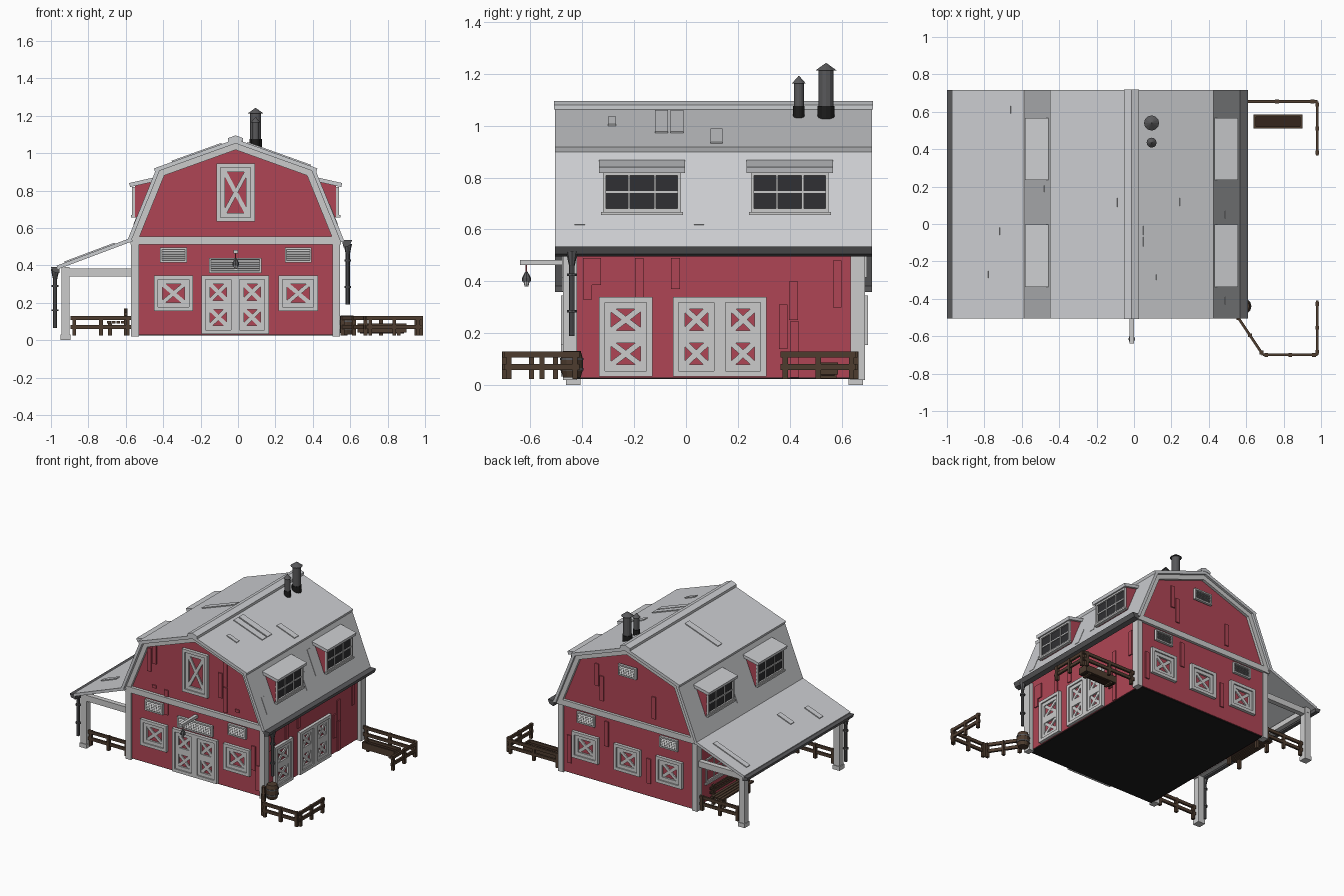
import bpy, bmesh, math
from mathutils import Matrix, Vector

if "Cube" in bpy.data.objects:
    bpy.data.objects.remove(bpy.data.objects["Cube"])

def mat(name, r, g, b):
    m = bpy.data.materials.new(name)
    m.diffuse_color = (r, g, b, 1)
    m.use_nodes = True
    m.node_tree.nodes["Principled BSDF"].inputs["Base Color"].default_value = m.diffuse_color
    return m

RED = mat("barn red", .43, .06, .09)
TRIM = mat("trim white", .60, .60, .60)
ROOF = mat("roof grey", .60, .61, .63)
METAL = mat("dark metal", .10, .10, .105)
BLACK = mat("black", .012, .012, .012)
GLASS = mat("window dark", .03, .03, .033)
WOOD = mat("brown wood", .075, .045, .028)
DARKWOOD = mat("dark wood", .035, .018, .012)

CX = -.0125                      # ridge line
I = Matrix()
MIRROR = Matrix.Translation((2 * CX, 0, 0)) @ Matrix.Diagonal((-1, 1, 1, 1))
parts = {}

def get(name, m):
    return parts.setdefault((name, m), bmesh.new())

def box(name, m, x0, x1, y0, y1, z0, z1, M=I):
    T = Matrix.Translation(((x0 + x1) / 2, (y0 + y1) / 2, (z0 + z1) / 2))
    S = Matrix.Diagonal((x1 - x0, y1 - y0, z1 - z0, 1))
    bmesh.ops.create_cube(get(name, m), size=1, matrix=M @ T @ S)

def prism(name, m, pts, y0, y1, M=I):
    bm = get(name, m)
    a = [bm.verts.new(M @ Vector((x, y0, z))) for x, z in pts]
    b = [bm.verts.new(M @ Vector((x, y1, z))) for x, z in pts]
    bm.faces.new(a)
    bm.faces.new(b[::-1])
    for i in range(len(pts)):
        j = (i + 1) % len(pts)
        bm.faces.new((a[i], b[i], b[j], a[j]))

def slab(name, m, p, q, t, y0, y1, M=I):
    # sheet whose top edge runs p -> q in the xz plane (x increasing, so the normal points up)
    d = (Vector(q) - Vector(p)).normalized()
    n = Vector((d.y, -d.x)) * t
    p, q = Vector(p), Vector(q)
    prism(name, m, [p, q, q + n, p + n], y0, y1, M)

def beam(name, m, p, q, w, h):
    p, q = Vector(p), Vector(q)
    R = (q - p).to_track_quat('X', 'Z').to_matrix().to_4x4()
    box(name, m, 0, (q - p).length, -w / 2, w / 2, -h / 2, h / 2, Matrix.Translation(p) @ R)

def cyl(name, m, x, y, z0, z1, r0, r1, n=12):
    bmesh.ops.create_cone(get(name, m), cap_ends=True, segments=n, radius1=r0, radius2=r1,
                          depth=z1 - z0, matrix=Matrix.Translation((x, y, (z0 + z1) / 2)))

# wall frames: local x along wall, local y outward, local z up
def wall(u, w, origin):
    M = Matrix.Identity(4)
    M.col[0][:3], M.col[1][:3], M.col[3][:3] = u, w, origin
    return M
FRONT = wall((1, 0, 0), (0, -1, 0), (0, -.46, 0))
BACK = wall((1, 0, 0), (0, 1, 0), (0, .68, 0))
RIGHT = wall((0, 1, 0), (1, 0, 0), (.515, 0, 0))
LEFT = wall((0, 1, 0), (-1, 0, 0), (-.535, 0, 0))

def border(name, m, W, u0, u1, v0, v1, t, d):
    for a in ((u0, u0 + t, v0, v1), (u1 - t, u1, v0, v1),
              (u0 + t, u1 - t, v0, v0 + t), (u0 + t, u1 - t, v1 - t, v1)):
        box(name, m, a[0], a[1], 0, d, a[2], a[3], W)

def cross(name, W, u0, u1, v0, v1, w=.022):
    border(name, TRIM, W, u0, u1, v0, v1, .024, .013)
    a, b = u1 - u0 - .04, v1 - v0 - .04
    for i, s in enumerate((1, -1)):
        R = Matrix.Translation(((u0 + u1) / 2, 0, (v0 + v1) / 2)) @ Matrix.Rotation(s * math.atan2(b, a), 4, 'Y')
        L = math.hypot(a, b) / 2
        box(name, TRIM, -L, L, 0, .008 + i * .001, -w / 2, w / 2, W @ R)

def panel(name, W, u0, u1, v0, v1, nu=1, nv=1):
    border(name, TRIM, W, u0, u1, v0, v1, .022, .022)
    du, dv = (u1 - u0 - .044) / nu, (v1 - v0 - .044) / nv
    for i in range(nu):
        for j in range(nv):
            a, b = u0 + .022 + i * du, v0 + .022 + j * dv
            cross(name, W, a, a + du, b, b + dv)

def vent(name, W, u0, u1, v0, v1):
    box(name + "_backing", METAL, u0, u1, 0, .004, v0, v1, W)
    border(name, TRIM, W, u0, u1, v0, v1, .01, .018)
    n = 5
    for i in range(n):
        v = v0 + .012 + (v1 - v0 - .024) * (i + .5) / n
        R = Matrix.Translation((0, .009, v)) @ Matrix.Rotation(-.7, 4, 'X')
        box(name, TRIM, u0 + .008, u1 - .008, -.009, .009, -.002, .002, W @ R)

def window(name, W, u0, u1, v0, v1):
    box(name + "_glass", GLASS, u0, u1, 0, .005, v0, v1, W)
    border(name + "_frame", TRIM, W, u0, u1, v0, v1, .012, .016)
    for k in (1, 2):
        u = u0 + (u1 - u0) * k / 3
        box(name + "_frame", TRIM, u - .004, u + .004, 0, .011, v0, v1, W)
    v = (v0 + v1) / 2
    box(name + "_frame", TRIM, u0, u1, 0, .010, v - .004, v + .004, W)
    box(name + "_frame", TRIM, u0 - .008, u1 + .008, 0, .022, v0 - .012, v0, W)

# barn body with gambrel gables, dark underside
half = [(.5275, .03), (.5275, .56), (.417, .885)]
prof = [(CX + x, z) for x, z in half] + [(CX, 1.05)] + [(CX - x, z) for x, z in half[::-1]]
prism("barn_walls", RED, prof, -.46, .68)
box("floor", BLACK, -.53, .51, -.455, .675, .024, .031)

# roof, rake boards and eaves, both sides mirrored
TOP = ((CX, 1.075), (.425, .918))
STEEP = ((.412, .915), (.568, .53))
for M in (I, MIRROR):
    slab("upper_roof", ROOF, *TOP, .022, -.505, .717, M)
    slab("lower_roof", ROOF, *STEEP, .02, -.505, .717, M)
    for y0, y1 in ((-.48, -.46), (.68, .70)):
        slab("rake_boards", TRIM, (CX, 1.06), (.405, .91), .04, y0, y1, M)
        slab("rake_boards", TRIM, (.40, .90), (.55, .53), .036, y0, y1, M)
    prism("ridge_cap", ROOF, [(CX, 1.095), (CX + .04, 1.08), (CX + .04, 1.062), (CX, 1.07)], -.508, .72, M)
    # dormers
    for y in (-.17, .40):
        prism("dormer_cheeks", RED, [(.525, .655), (.525, .83), (.43, .855), (.42, .70)], y - .15, y + .15, M)
        slab("dormer_roof", ROOF, (.415, .872), (.557, .84), .022, y - .166, y + .166, M)
        window("dormer", M @ wall((0, 1, 0), (1, 0, 0), (.525, 0, 0)), y - .15, y + .15, .668, .82)

# lean-to porch on the left
LEAN = ((-.97, .398), (-.57, .548))
slab("porch_roof", ROOF, *LEAN, .02, -.505, .717)
for y in (-.435, .655):
    box("porch_posts", TRIM, -.945, -.90, y - .023, y + .023, .02, .39)
    box("porch_posts", TRIM, -.95, -.895, y - .028, y + .028, 0, .03)
    box("porch_beams", TRIM, -.92, -.535, y - .018, y + .018, .34, .383)
box("porch_beams", TRIM, -.94, -.905, -.46, .68, .355, .392)

# corner posts and gable belts
for x0, x1 in ((-.572, -.53), (.505, .545)):
    for y0, y1 in ((-.475, -.42), (.635, .69)):
        box("corner_posts", TRIM, x0, x1, y0, y1, .02, .53)
for y0, y1 in ((-.482, -.45), (.67, .70)):
    box("gable_belts", TRIM, -.575, .55, y0, y1, .512, .553)

# gutters and downpipes
prism("gutters", METAL, [(.555, .535), (.61, .535), (.597, .505), (.565, .495)], -.505, .717)
prism("gutters", METAL, [(-1.0, .39), (-.955, .39), (-.955, .358), (-.99, .365)], -.505, .717)
for x, z0, z1 in ((.587, .19, .50), (-.978, .065, .365)):
    cyl("downpipes", METAL, x, -.44, z0, z1, .011, .011, 8)
    cyl("downpipes", METAL, x, -.44, z1 - .04, z1 + .015, .011, .023, 8)
    for z in (z0 + .09, z1 - .08):
        cyl("downpipes", METAL, x, -.44, z, z + .01, .018, .018, 8)

# doors, shutters and vents
panel("front_door_left", FRONT, -.195, -.015, .033, .345, 1, 2)
panel("front_door_right", FRONT, -.015, .165, .033, .345, 1, 2)
panel("loft_door", FRONT, -.115, .09, .635, .945)
panel("side_door", RIGHT, -.335, -.13, .033, .34, 1, 2)
panel("side_double_door", RIGHT, -.05, .13, .033, .34, 1, 2)
panel("side_double_door", RIGHT, .13, .31, .033, .34, 1, 2)
for u in (-.345, .322):
    panel("front_shutters", FRONT, u - .105, u + .105, .155, .345)
    for W in (FRONT, BACK):
        vent("gable_vents", W, u - .072, u + .072, .415, .495)
for u in (-.35, -.012, .325):
    panel("back_shutters", BACK, u - .105, u + .105, .155, .345)
vent("front_door_vent", FRONT, -.155, .125, .36, .44)
vent("back_top_vent", BACK, -.085, .06, .85, .93)
for y in (-.17, .40):
    window("porch_window", LEFT, y - .15, y + .15, .17, .34)

# raised loose planks on the walls
for u, v0, v1 in ((-.39, .70, .87), (-.347, .765, .93), (.182, .66, .84), (.222, .75, .93), (.222, .565, .745),
                  (-.253, .42, .60), (.45, .205, .38), (.485, .065, .245), (-.35, .59, .61), (.32, .59, .61)):
    box("wall_planks", RED, u - .016, u + .016, 0, .008, v0, v1, FRONT)
for u, v0, v1 in ((-.38, .33, .49), (-.345, .385, .49), (-.18, .30, .49), (-.04, .37, .49), (.375, .14, .31),
                  (.415, .25, .40), (.418, .03, .245), (.583, .30, .48)):
    box("wall_planks", RED, u - .017, u + .017, 0, .008, v0, v1, RIGHT)
for u, v0, v1 in ((-.22, .60, .76), (.2, .62, .8), (.24, .72, .88), (-.18, .12, .3), (.16, .3, .48), (.46, .1, .3)):
    box("wall_planks", RED, u - .016, u + .016, 0, .008, v0, v1, BACK)

# raised roof patches
def patch(line, x0, x1, y0, y1, M=I):
    (ax, az), (bx, bz) = line
    f = lambda x: az + (bz - az) * (x - ax) / (bx - ax) + .007
    slab("roof_patches", ROOF, (x0, f(x0)), (x1, f(x1)), .012, y0, y1, M)
for a in ((.245, .39, .095, .14), (.05, .28, -.12, -.07), (.05, .28, -.06, -.01), (.12, .2, -.30, -.27)):
    patch(TOP, *a)
for a in ((.49, .535, -.43, -.39), (.49, .535, .03, .07), (.445, .515, .16, .20)):
    patch(STEEP, *a)
patch(TOP, .065, .33, .09, .14, MIRROR)
patch(STEEP, .455, .535, .17, .205, MIRROR)
for a in ((-.93, -.66, .59, .63), (-.83, -.72, -.06, -.02), (-.90, -.78, -.29, -.25)):
    patch(LEAN, *a)

# chimney pipes
for y, r, top in ((.54, .029, 1.215), (.435, .019, 1.165)):
    cyl("chimney_base", BLACK, .094, y, 1.02, 1.075, r * 1.15, r * 1.15)
    cyl("chimney_pipe", METAL, .094, y, 1.07, top, r, r)
    cyl("chimney_cap", METAL, .094, y, top - .002, top + .026, r * 1.4, .002)

# hanging lantern over the front door
box("lantern_arm", TRIM, CX - .012, CX + .012, -.64, -.46, .462, .483)
cyl("lantern_chain", RED, CX, -.615, .435, .465, .003, .003, 6)
cyl("lantern_hood", METAL, CX, -.615, .412, .438, .018, .004, 8)
cyl("lantern_hood", METAL, CX, -.615, .40, .412, .018, .018, 8)
cyl("lantern_glass", TRIM, CX, -.615, .38, .402, .007, .013, 8)

# barrel below the downpipe
for z0, z1, r0, r1 in ((.03, .06, .034, .043), (.06, .10, .043, .043), (.10, .132, .043, .034)):
    cyl("barrel", WOOD, .583, -.44, z0, z1, r0, r1)
for z in (.057, .097):
    cyl("barrel_hoops", METAL, .583, -.44, z, z + .008, .045, .045)

# fences
def fence(name, pts):
    for (ax, ay), (bx, by) in zip(pts, pts[1:]):
        for z in (.07, .118):
            beam(name, WOOD, (ax, ay, z), (bx, by, z), .014, .022)
        for t in (.06, .5, .94):
            x, y = ax + (bx - ax) * t, ay + (by - ay) * t
            box(name, WOOD, x - .01, x + .01, y - .01, y + .01, .024, .13)
fence("front_right_fence", [(.55, -.49), (.69, -.70), (.98, -.70), (.98, -.41)])
fence("back_right_fence", [(.55, .655), (.98, .655), (.98, .365)])
fence("porch_front_fence", [(-.895, -.44), (-.57, -.44)])
fence("porch_back_fence", [(-.895, .655), (-.57, .655)])

# feeding trough
for y0, y1 in ((.51, .522), (.573, .585)):
    box("trough", WOOD, .64, .90, y0, y1, .04, .088)
for x in (.64, .888):
    box("trough", WOOD, x, x + .012, .522, .573, .04, .088)
box("trough_inside", DARKWOOD, .652, .888, .522, .573, .035, .07)
for x in (.67, .85):
    box("trough", WOOD, x, x + .02, .515, .58, .026, .04)

# slatted bench on the porch
for x in (-.69, -.665, -.64, -.615):
    box("bench", WOOD, x - .01, x + .01, .22, .58, .09, .102)
for z in (.125, .155):
    box("bench", WOOD, -.605, -.595, .22, .58, z - .01, z + .01)
for y in (.25, .53):
    box("bench", WOOD, -.695, -.675, y, y + .02, .026, .09)
    box("bench", WOOD, -.61, -.59, y, y + .02, .026, .17)

# turn every part into an object
for (name, m), bm in parts.items():
    bmesh.ops.recalc_face_normals(bm, faces=bm.faces)
    me = bpy.data.meshes.new(name)
    bm.to_mesh(me)
    bm.free()
    me.materials.append(m)
    bpy.context.collection.objects.link(bpy.data.objects.new(name, me))
